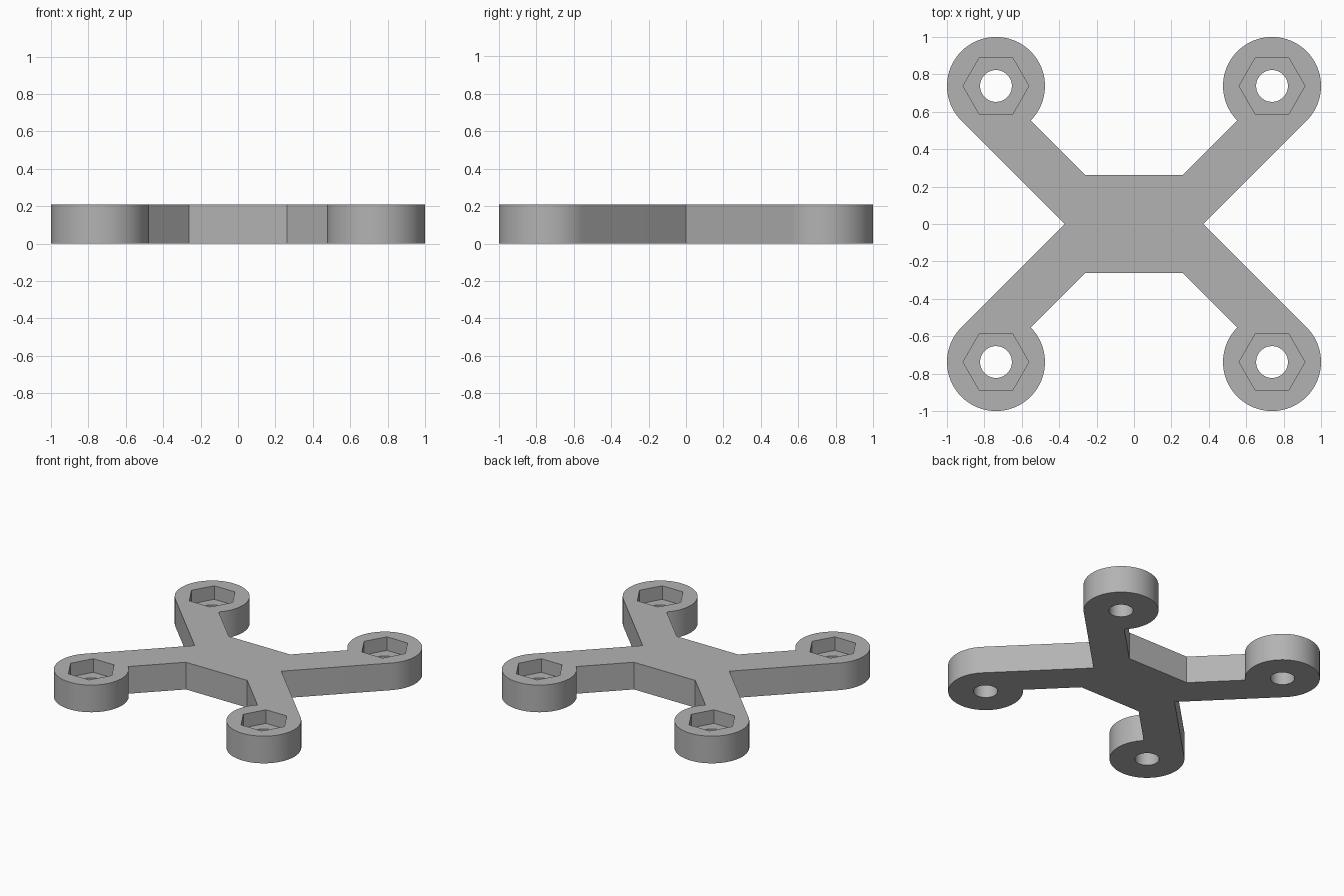
import bpy
import bmesh
from math import cos, sin, pi, radians

if "Cube" in bpy.data.objects:
    bpy.data.objects.remove(bpy.data.objects["Cube"])

HEIGHT = 0.21
RADIUS = 0.262           # rounded arm ends
CENTER = 1 - RADIUS      # screw position on both axes
WAIST = RADIUS * 2 ** 0.5
HEX_RADIUS = 0.176
HOLE_RADIUS = 0.085
POCKET_FLOOR = 0.105

grey = bpy.data.materials.new("plain grey")
grey.use_nodes = True
color = (0.45, 0.45, 0.45, 1)
grey.diffuse_color = color
grey.node_tree.nodes["Principled BSDF"].inputs["Base Color"].default_value = color


def prism(name, points, z0, z1):
    """Extrude a counter-clockwise profile from z0 to z1."""
    bm = bmesh.new()
    base = bm.faces.new([bm.verts.new((x, y, z0)) for x, y in points])
    top = bmesh.ops.extrude_face_region(bm, geom=[base])
    verts = [v for v in top["geom"] if isinstance(v, bmesh.types.BMVert)]
    bmesh.ops.translate(bm, verts=verts, vec=(0, 0, z1 - z0))
    bmesh.ops.recalc_face_normals(bm, faces=bm.faces)
    mesh = bpy.data.meshes.new(name)
    bm.to_mesh(mesh)
    bm.free()
    mesh.materials.append(grey)
    obj = bpy.data.objects.new(name, mesh)
    bpy.context.collection.objects.link(obj)
    return obj


def ring(cx, cy, radius, count):
    return [(cx + radius * cos(2 * pi * i / count),
             cy + radius * sin(2 * pi * i / count)) for i in range(count)]


# One quarter of the outline: waist, tangent arm side, round end, inner corner
steps = 60
arc = [radians(-45 + 270 * i / steps) for i in range(steps + 1)]
quarter = [(CENTER + RADIUS * cos(a), CENTER + RADIUS * sin(a)) for a in arc]
quarter.append((RADIUS, RADIUS))

# Mirror the quarter around to close the cross
right_half = [(x, -y) for x, y in reversed(quarter)] + [(WAIST, 0)] + quarter
outline = right_half + [(-x, -y) for x, y in right_half]
bracket = prism("cross_bracket", outline, 0, HEIGHT)

# Nut pockets and screw holes
cutters = []
for sx in (-1, 1):
    for sy in (-1, 1):
        x, y = sx * CENTER, sy * CENTER
        cutters.append(prism("nut_pocket_cutter", ring(x, y, HEX_RADIUS, 6),
                             POCKET_FLOOR, HEIGHT + 0.1))
        cutters.append(prism("screw_hole_cutter", ring(x, y, HOLE_RADIUS, 48),
                             -0.1, HEIGHT + 0.05))

bpy.context.view_layer.objects.active = bracket
bracket.select_set(True)
for cutter in cutters:
    cutter.hide_render = True
    cut = bracket.modifiers.new("cut", 'BOOLEAN')
    cut.operation = 'DIFFERENCE'
    cut.solver = 'EXACT'
    cut.object = cutter
    bpy.ops.object.modifier_apply(modifier=cut.name)
    bpy.data.objects.remove(cutter)

bpy.ops.object.shade_smooth_by_angle(angle=radians(30))
